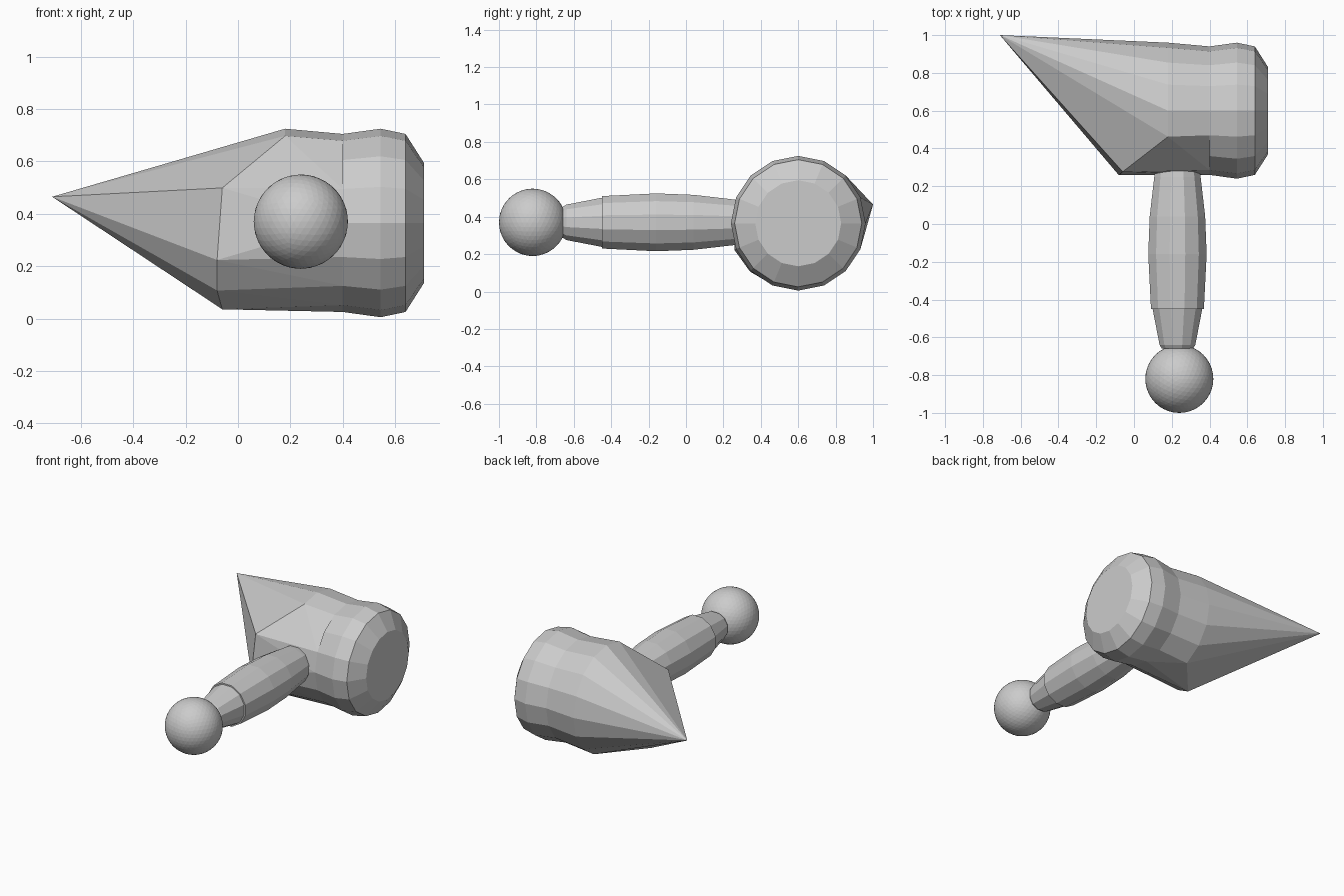
import bpy, bmesh
from math import sin, cos, radians
from mathutils import Vector, Matrix

if "Cube" in bpy.data.objects:
    bpy.data.objects.remove(bpy.data.objects["Cube"])

HEAD_Y, HEAD_Z = 0.6, 0.365
HANDLE_X, HANDLE_Z = 0.23, 0.37


def finish(name, bm):
    bmesh.ops.recalc_face_normals(bm, faces=bm.faces[:])
    mesh = bpy.data.meshes.new(name)
    bm.to_mesh(mesh)
    bm.free()
    ob = bpy.data.objects.new(name, mesh)
    bpy.context.collection.objects.link(ob)
    return ob


def lathe(name, profile, sides, place, turn=0.0):
    """Capped flat-sided solid from (distance, radius) pairs."""
    bm = bmesh.new()
    rings = []
    for d, r in profile:
        rings.append([bm.verts.new(place(d, r, radians(360 * i / sides + turn)))
                      for i in range(sides)])
    for a, b in zip(rings, rings[1:]):
        for i in range(sides):
            j = (i + 1) % sides
            bm.faces.new((a[i], a[j], b[j], b[i]))
    bm.faces.new(rings[0])
    bm.faces.new(rings[-1])
    return finish(name, bm)


def on_head(x, r, a):
    # angle 0 points to the front, 90 degrees points up
    return Vector((x, HEAD_Y - r * cos(a), HEAD_Z + r * sin(a)))


def on_handle(y, r, a):
    return Vector((HANDLE_X + r * cos(a), y, HANDLE_Z + r * sin(a)))


# striking face: 16-sided barrel with bevelled rim
lathe("hammer_face", [(0.40, 0.34), (0.545, 0.36), (0.64, 0.34), (0.71, 0.23)],
      16, on_head)

# spike: convex body with a skewed shoulder running to an off-centre tip
bm = bmesh.new()
for i in range(16):
    if i != 2:
        bm.verts.new(on_head(0.40, 0.34, radians(22.5 * i)))
for i in range(3, 12):
    bm.verts.new(on_head(0.18, 0.36, radians(22.5 * i)))
for i, x, r in ((1, -0.06, 0.35), (-1, -0.08, 0.37), (-2, -0.08, 0.365), (-3, -0.06, 0.357)):
    bm.verts.new(on_head(x, r, radians(22.5 * i)))
bm.verts.new((-0.71, 1.0, 0.465))
bmesh.ops.convex_hull(bm, input=bm.verts[:])
finish("spike", bm)

# handle grip and narrower end collar
lathe("grip", [(0.36, 0.115), (0.28, 0.122), (0.25, 0.127), (0.04, 0.152),
               (-0.16, 0.16), (-0.45, 0.145)], 12, on_handle, 15)
lathe("collar", [(-0.44, 0.138), (-0.64, 0.098), (-0.66, 0.085)], 12, on_handle, 15)

# pommel ball
bm = bmesh.new()
bmesh.ops.create_icosphere(bm, subdivisions=4, radius=0.18,
                           matrix=Matrix.Translation((0.24, -0.82, HANDLE_Z)))
finish("pommel", bm)
